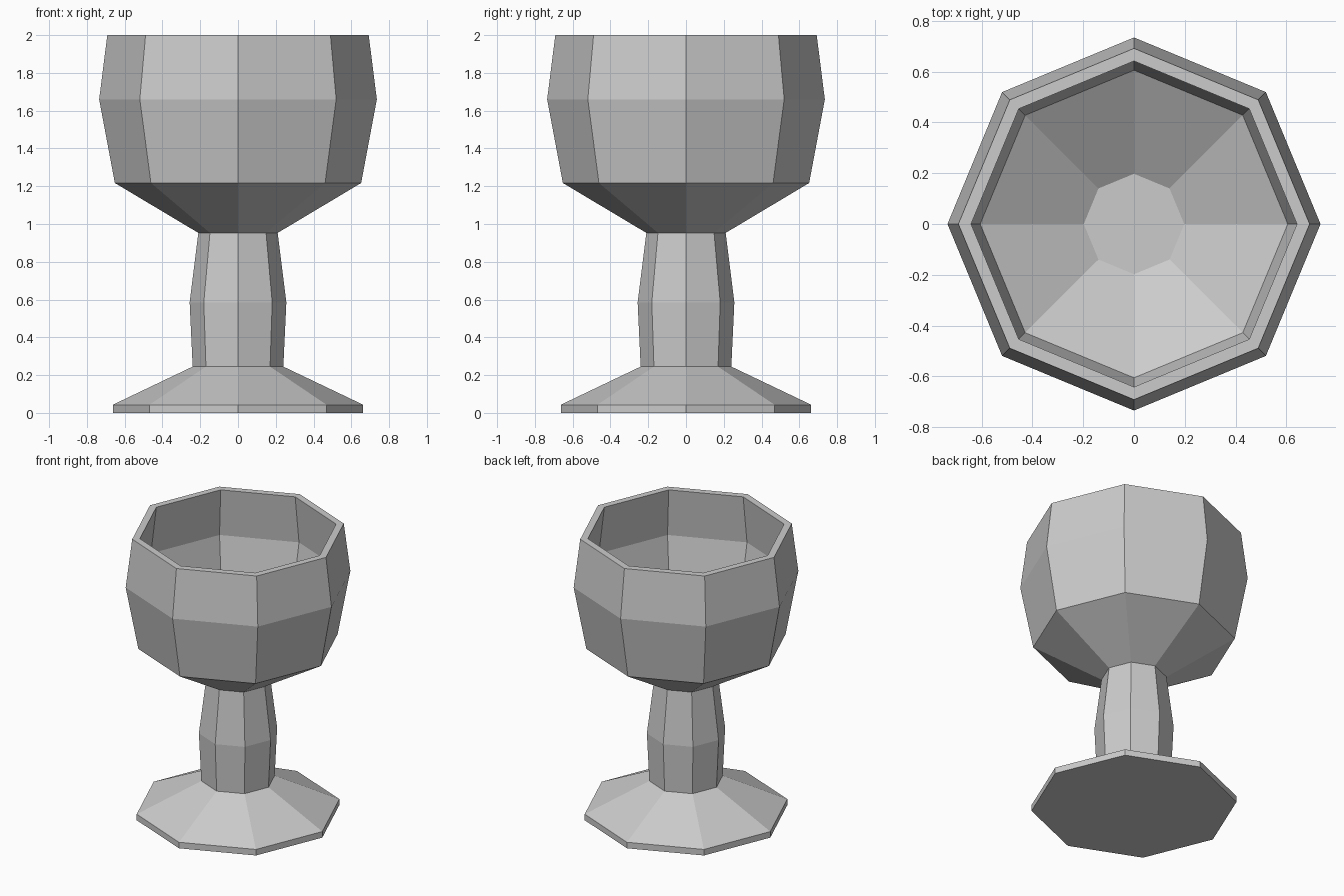
import bpy, bmesh
from math import cos, sin, pi

if "Cube" in bpy.data.objects:
    bpy.data.objects.remove(bpy.data.objects["Cube"])

SIDES = 8

def lathe(name, profile):
    """Revolve (radius, height) points into a flat-faced, capped solid."""
    bm = bmesh.new()
    rings = [[bm.verts.new((r * cos(2 * pi * i / SIDES), r * sin(2 * pi * i / SIDES), z))
              for i in range(SIDES)] for r, z in profile]
    for low, high in zip(rings, rings[1:]):
        for i in range(SIDES):
            j = (i + 1) % SIDES
            bm.faces.new((low[i], low[j], high[j], high[i]))
    bm.faces.new(rings[0][::-1])
    bm.faces.new(rings[-1])
    bmesh.ops.recalc_face_normals(bm, faces=bm.faces)
    mesh = bpy.data.meshes.new(name)
    bm.to_mesh(mesh)
    bm.free()
    obj = bpy.data.objects.new(name, mesh)
    bpy.context.collection.objects.link(obj)
    return obj

# Goblet: foot, stem, outer bowl, rim, then the hollow inside down to its floor
foot = [(0.663, 0), (0.663, 0.043), (0.24, 0.245)]
stem = [(0.256, 0.585), (0.21, 0.953)]
bowl_outside = [(0.652, 1.217), (0.735, 1.66), (0.692, 2.0)]
bowl_inside = [(0.642, 2.0), (0.685, 1.66), (0.606, 1.246), (0.198, 1.002)]
lathe("goblet", foot + stem + bowl_outside + bowl_inside)
